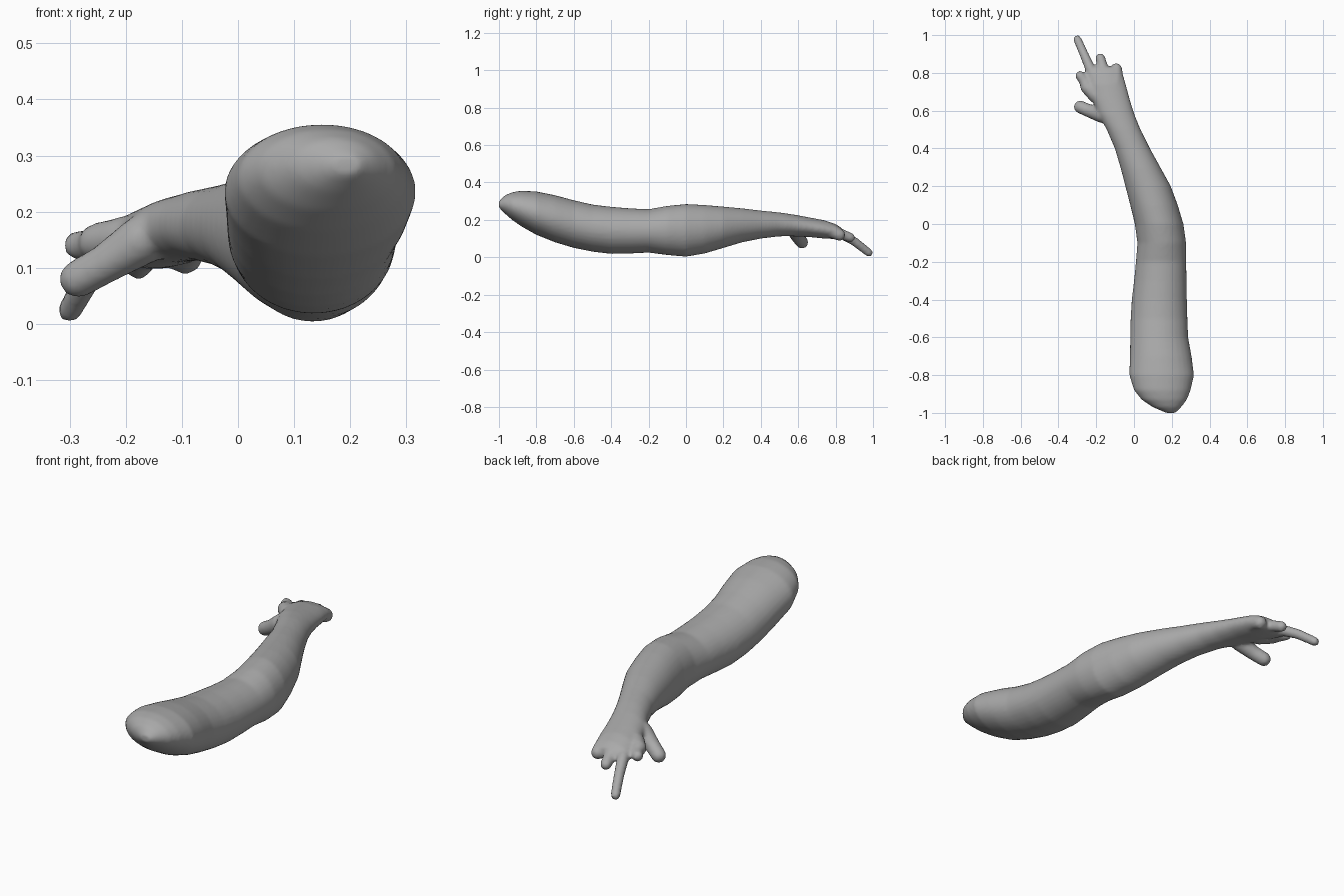
import bpy, bmesh, math
from mathutils import Vector, Matrix

cube = bpy.data.objects.get("Cube")
if cube:
    bpy.data.objects.remove(cube)

skin = bpy.data.materials.new("skin grey")
skin.use_nodes = True
grey = (0.4, 0.4, 0.4, 1)
skin.diffuse_color = grey
skin.node_tree.nodes["Principled BSDF"].inputs["Base Color"].default_value = grey

bm = bmesh.new()
SIDES = 32


def loft(rings):
    """Skin a list of vertex loops and cap both ends."""
    loops = [[bm.verts.new(p) for p in ring] for ring in rings]
    for a, b in zip(loops, loops[1:]):
        for i in range(SIDES):
            j = (i + 1) % SIDES
            bm.faces.new((a[i], a[j], b[j], b[i]))
    bm.faces.new(loops[0][::-1])
    bm.faces.new(loops[-1])


def ellipse(centre, u, v):
    turn = [math.tau * i / SIDES for i in range(SIDES)]
    return [centre + u * math.cos(t) + v * math.sin(t) for t in turn]


def section(y, x0, x1, z0, z1):
    centre = Vector(((x0 + x1) / 2, y, (z0 + z1) / 2))
    return ellipse(centre, Vector((0, 0, (z1 - z0) / 2)), Vector(((x1 - x0) / 2, 0, 0)))


def digit(points):
    """Tapered round finger through (x, y, z, radius) points."""
    pts = [Vector(p[:3]) for p in points]
    rings = []
    for i, p in enumerate(pts):
        axis = (pts[min(i + 1, len(pts) - 1)] - pts[max(i - 1, 0)]).normalized()
        u = axis.cross(Vector((0, 0, 1))).normalized()
        r = points[i][3]
        rings.append(ellipse(p, u * r, axis.cross(u) * r))
        bmesh.ops.create_icosphere(bm, subdivisions=3, radius=r, matrix=Matrix.Translation(p))
    loft(rings)


# Shoulder, upper arm, elbow, forearm, wrist and palm: y, x range, z range
loft([section(*s) for s in [
    (-1.0, .17, .22, .265, .30),
    (-.97, .10, .25, .235, .33),
    (-.93, .04, .28, .20, .348),
    (-.88, 0, .30, .165, .356),
    (-.8, -.025, .318, .12, .352),
    (-.7, -.022, .305, .08, .332),
    (-.6, -.02, .287, .05, .305),
    (-.5, -.018, .283, .03, .282),
    (-.4, -.012, .28, .018, .27),
    (-.3, 0, .278, .02, .262),
    (-.2, .01, .277, .025, .257),
    (-.1, .018, .276, .012, .275),
    (0, .004, .262, .003, .285),
    (.1, -.02, .232, .02, .28),
    (.2, -.046, .195, .05, .271),
    (.3, -.072, .14, .08, .262),
    (.4, -.102, .085, .10, .25),
    (.5, -.145, .035, .112, .24),
    (.58, -.19, .003, .112, .228),
    (.66, -.22, -.022, .108, .213),
    (.74, -.24, -.043, .10, .198),
    (.80, -.24, -.06, .098, .178),
    (.83, -.22, -.075, .10, .158),
]])

# Thumb, curled finger, long pointing finger and two folded fingers
digit([(-.17, .58, .15, .045), (-.24, .60, .105, .035), (-.285, .62, .08, .034)])
digit([(-.2, .68, .15, .042), (-.25, .725, .145, .035), (-.265, .76, .14, .029),
       (-.285, .785, .14, .026)])
digit([(-.205, .76, .14, .036), (-.235, .83, .125, .027), (-.265, .90, .085, .024),
       (-.285, .945, .05, .023), (-.3, .978, .024, .022)])
digit([(-.15, .76, .14, .036), (-.165, .83, .125, .028), (-.178, .878, .105, .026)])
digit([(-.1, .74, .15, .042), (-.095, .79, .135, .036), (-.094, .82, .12, .032)])

bmesh.ops.recalc_face_normals(bm, faces=bm.faces)
mesh = bpy.data.meshes.new("arm")
bm.to_mesh(mesh)
bm.free()
mesh.materials.append(skin)
arm = bpy.data.objects.new("arm", mesh)
bpy.context.collection.objects.link(arm)

# Fuse the parts into one soft skin
fuse = arm.modifiers.new("fuse", 'REMESH')
fuse.mode = 'VOXEL'
fuse.voxel_size = 0.009
fuse.use_smooth_shade = True
soften = arm.modifiers.new("soften", 'SMOOTH')
soften.factor = 0.5
soften.iterations = 6
